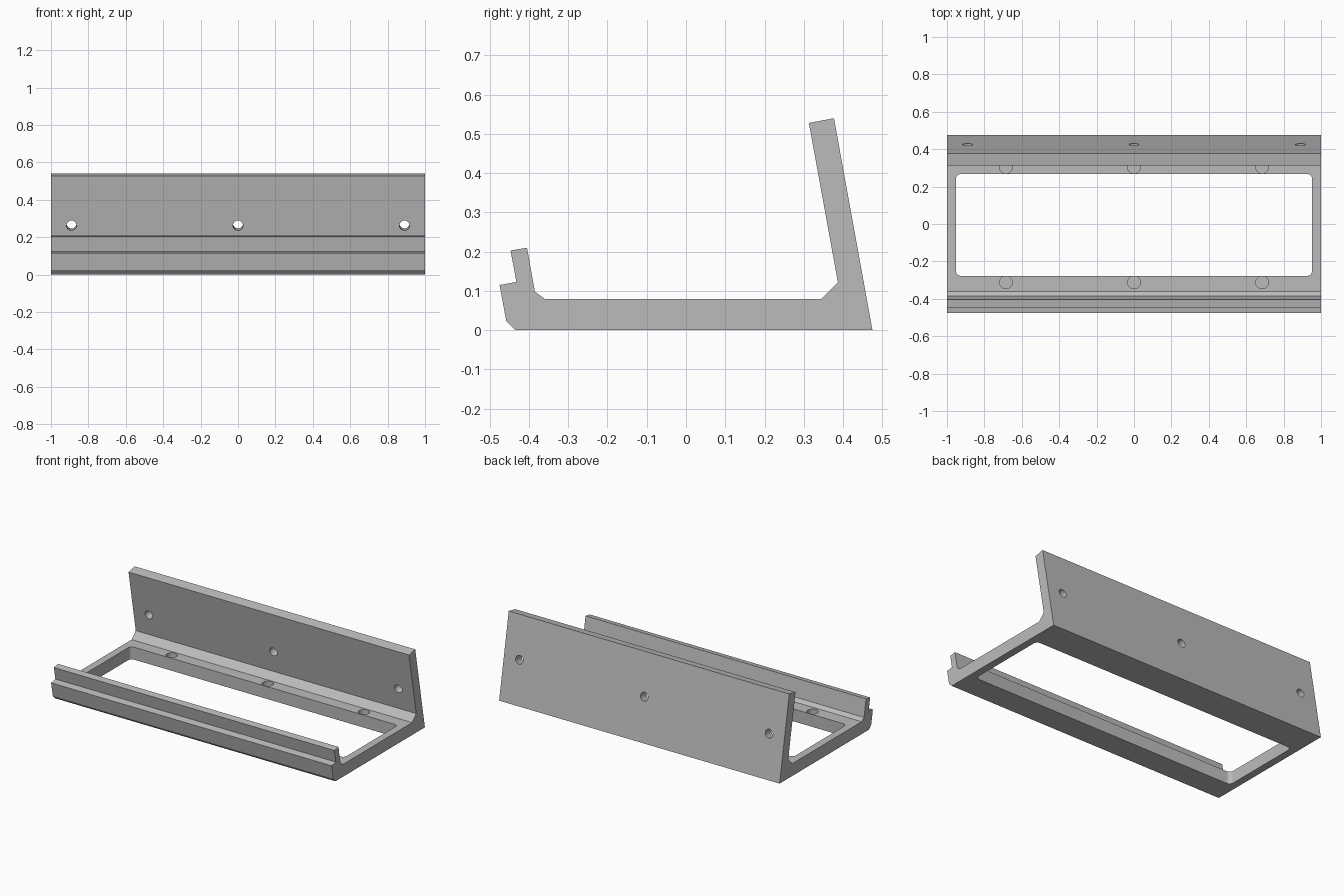
import bpy, bmesh, math
from mathutils import Matrix, Vector

cube = bpy.data.objects.get("Cube")
if cube:
    bpy.data.objects.remove(cube, do_unlink=True)

# Single matte grey
grey = bpy.data.materials.new("matte_grey")
grey.use_nodes = True
colour = (0.5, 0.5, 0.5, 1)
grey.diffuse_color = colour
grey.node_tree.nodes["Principled BSDF"].inputs["Base Color"].default_value = colour


def prism(name, points, direction):
    """Extrude a closed outline along a direction."""
    bm = bmesh.new()
    face = bm.faces.new([bm.verts.new(p) for p in points])
    out = bmesh.ops.extrude_face_region(bm, geom=[face])
    moved = [g for g in out["geom"] if isinstance(g, bmesh.types.BMVert)]
    bmesh.ops.translate(bm, verts=moved, vec=Vector(direction))
    bmesh.ops.recalc_face_normals(bm, faces=bm.faces)
    return add_object(name, bm)


def rod(name, centre, radius, depth, tilt=0):
    """Round cutter, upright unless tilted about x."""
    bm = bmesh.new()
    matrix = Matrix.Translation(centre) @ Matrix.Rotation(tilt, 4, "X")
    bmesh.ops.create_cone(bm, cap_ends=True, segments=32, radius1=radius,
                          radius2=radius, depth=depth, matrix=matrix)
    return add_object(name, bm)


def add_object(name, bm):
    mesh = bpy.data.meshes.new(name)
    bm.to_mesh(mesh)
    bm.free()
    mesh.materials.append(grey)
    obj = bpy.data.objects.new(name, mesh)
    bpy.context.collection.objects.link(obj)
    return obj


def cut(target, cutter):
    cutter.hide_render = True
    mod = target.modifiers.new("cut", "BOOLEAN")
    mod.operation = "DIFFERENCE"
    mod.solver = "EXACT"
    mod.object = cutter
    bpy.context.view_layer.objects.active = target
    bpy.ops.object.modifier_apply(modifier=mod.name)
    bpy.data.objects.remove(cutter, do_unlink=True)


# Bracket body: stepped front lip, flat floor and leaning back wall
profile = [(-0.435, 0), (-0.458, 0.024), (-0.475, 0.115), (-0.432, 0.123),
           (-0.447, 0.203), (-0.405, 0.21), (-0.385, 0.098), (-0.36, 0.08),
           (0.345, 0.08), (0.387, 0.122), (0.313, 0.528), (0.377, 0.54),
           (0.475, 0)]
bracket = prism("bracket", [(-1, y, z) for y, z in profile], (2, 0, 0))

# Floor opening with rounded corners
radius, outline = 0.025, []
corners = [(0.952, 0.267), (-0.952, 0.267), (-0.952, -0.277), (0.952, -0.277)]
for i, (x, y) in enumerate(corners):
    cx = x - math.copysign(radius, x)
    cy = y - math.copysign(radius, y)
    for step in range(7):
        a = math.radians(90 * i + 15 * step)
        outline.append((cx + radius * math.cos(a), cy + radius * math.sin(a), -0.1))
cut(bracket, prism("opening_cutter", outline, (0, 0, 0.21)))

# Three screw holes square to the back wall
for x in (-0.89, 0, 0.89):
    cut(bracket, rod("wall_hole_cutter", (x, 0.393, 0.268), 0.027, 0.2,
                     math.radians(-80)))

# Round pockets sunk into the front and rear floor rails
for x in (-0.685, 0, 0.685):
    for y in (-0.312, 0.304):
        cut(bracket, rod("pocket_cutter", (x, y, 0.09), 0.034, 0.1))

# Smooth bores, crisp edges
bpy.ops.object.select_all(action="DESELECT")
bracket.select_set(True)
bpy.context.view_layer.objects.active = bracket
bpy.ops.object.shade_smooth_by_angle(angle=math.radians(25))
